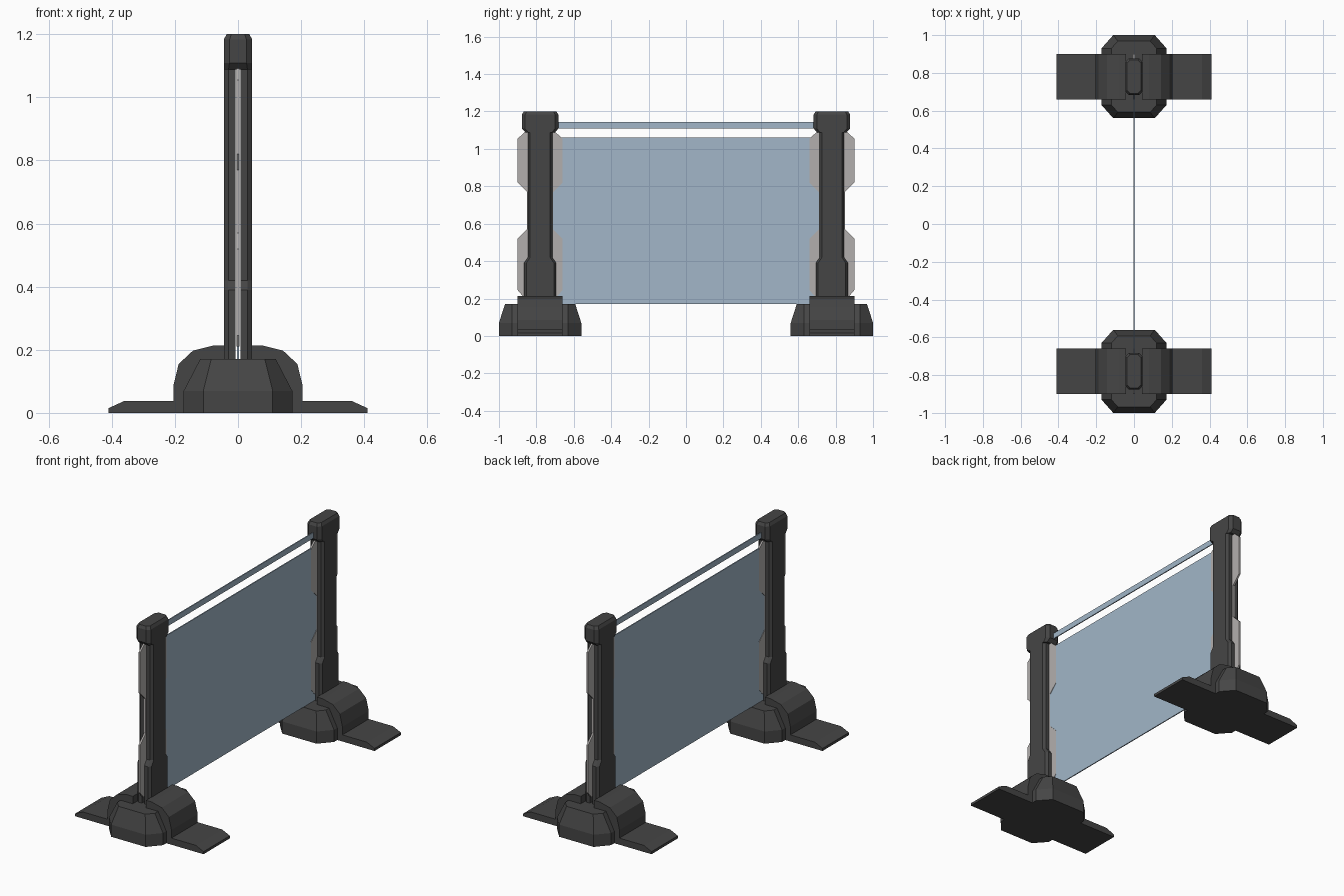
import bpy, bmesh

if "Cube" in bpy.data.objects:
    bpy.data.objects.remove(bpy.data.objects["Cube"])

POST_Y = 0.78


def material(name, col):
    m = bpy.data.materials.new(name)
    m.diffuse_color = (*col, 1)
    m.use_nodes = True
    m.node_tree.nodes["Principled BSDF"].inputs["Base Color"].default_value = m.diffuse_color
    return m


DARK = material("dark_grey", (0.06, 0.06, 0.06))
LIGHT = material("light_grey", (0.45, 0.43, 0.42))
BLUE = material("pale_blue", (0.36, 0.47, 0.58))


def loft(name, rings, mat):
    """Skin a stack of equal-length point rings and cap both ends."""
    bm = bmesh.new()
    vs = [[bm.verts.new(p) for p in r] for r in rings]
    n = len(vs[0])
    for a, b in zip(vs, vs[1:]):
        for i in range(n):
            j = (i + 1) % n
            bm.faces.new((a[i], a[j], b[j], b[i]))
    bm.faces.new(vs[0][::-1])
    bm.faces.new(vs[-1])
    bmesh.ops.recalc_face_normals(bm, faces=bm.faces)
    me = bpy.data.meshes.new(name)
    bm.to_mesh(me)
    bm.free()
    me.materials.append(mat)
    ob = bpy.data.objects.new(name, me)
    bpy.context.collection.objects.link(ob)
    return ob


def octagon(hx, hy, cx, cy, z, yc):
    """Chamfered rectangle; cx, cy are where the chamfers start."""
    pts = [(hx, -cy), (hx, cy), (cx, hy), (-cx, hy),
           (-hx, cy), (-hx, -cy), (-cx, -hy), (cx, -hy)]
    return [(x, y + yc, z) for x, y in pts]


def slab(name, yz, half, mat):
    """Thin sheet in the y-z plane, centred on x = 0."""
    return loft(name, [[(x, y, z) for y, z in yz] for x in (-half, half)], mat)


for side, label in ((-1, "front"), (1, "back")):
    yc = side * POST_Y

    # Faceted hub under the post
    loft(label + "_base_hub", [
        octagon(0.172, 0.22, 0.11, 0.15, 0.0, yc),
        octagon(0.172, 0.22, 0.11, 0.15, 0.07, yc),
        octagon(0.12, 0.188, 0.085, 0.15, 0.17, yc)], DARK)

    # Post cap
    loft(label + "_cap", [
        octagon(0.045, 0.078, 0.03, 0.063, 1.088, yc),
        octagon(0.045, 0.097, 0.027, 0.08, 1.108, yc),
        octagon(0.045, 0.097, 0.027, 0.08, 1.183, yc),
        octagon(0.036, 0.088, 0.021, 0.072, 1.2, yc)], DARK)

    for s, end in ((-1, "left"), (1, "right")):
        # Saddle with flat foot
        prof = [(0.042, 0), (0.41, 0), (0.41, 0.015), (0.36, 0.038),
                (0.205, 0.038), (0.205, 0.085), (0.188, 0.155),
                (0.143, 0.197), (0.08, 0.213), (0.042, 0.213)]
        loft(f"{label}_foot_{end}",
             [[(s * x, yc + d, z) for x, z in prof] for d in (-0.12, 0.12)], DARK)

        # Half post, leaving a slot for the panels
        rings = []
        for z, hy in ((0.165, 0.086), (0.39, 0.086), (0.42, 0.065), (1.10, 0.065)):
            sec = [(0.008, -hy), (0.03, -hy), (0.045, -hy + 0.012),
                   (0.045, hy - 0.012), (0.03, hy), (0.008, hy)]
            rings.append([(s * x, yc + y, z) for x, y in sec])
        loft(f"{label}_post_{end}", rings, DARK)

    # Notched light fin through the slot
    fin = [(0.09, 0.21), (0.12, 0.245), (0.12, 0.52), (0.07, 0.57),
           (0.07, 0.77), (0.12, 0.82), (0.12, 1.055), (0.07, 1.10)]
    outline = [(yc + u, z) for u, z in fin] + [(yc - u, z) for u, z in fin[::-1]]
    slab(label + "_fin", outline, 0.005, LIGHT)

# Main pane and top rail
for name, hy, z0, z1 in (("pane", 0.72, 0.17, 1.06), ("top_rail", 0.70, 1.11, 1.143)):
    slab(name, [(-hy, z0), (hy, z0), (hy, z1), (-hy, z1)], 0.003, BLUE)
